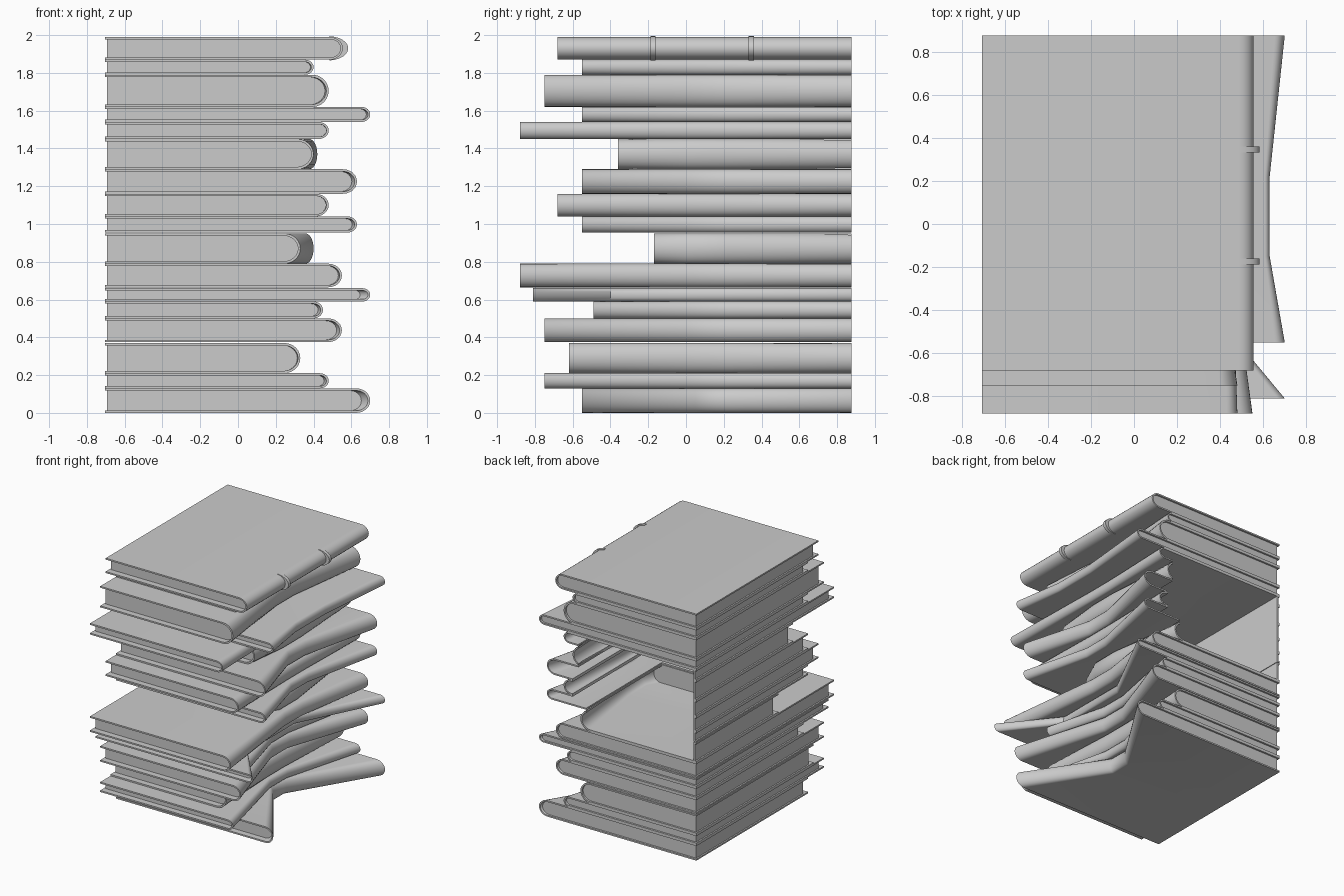
import bpy, bmesh, math

if "Cube" in bpy.data.objects:
    bpy.data.objects.remove(bpy.data.objects["Cube"])

grey = bpy.data.materials.new("plain grey")
grey.use_nodes = True
grey.diffuse_color = (0.6, 0.6, 0.6, 1)
grey.node_tree.nodes["Principled BSDF"].inputs["Base Color"].default_value = (0.6, 0.6, 0.6, 1)

EDGE, BACK, BOARD = -0.705, 0.875, 0.012
PINCH_END = 0.22
parts = []

# bottom z, top z, front y, spine x at the ends, spine x at the pinch, y where the pinch starts
BOOKS = [
    (0.00, 0.13, -0.55, 0.70, 0.28, 0.05), (0.13, 0.21, -0.75, 0.48, 0.29, 0.0),
    (0.21, 0.37, -0.62, 0.33, 0.28, 0.0), (0.375, 0.50, -0.75, 0.55, 0.31, 0.0),
    (0.50, 0.59, -0.49, 0.45, 0.31, 0.0), (0.59, 0.66, -0.81, 0.70, 0.36, -0.4),
    (0.665, 0.79, -0.88, 0.55, 0.43, 0.0), (0.79, 0.95, -0.17, 0.33, 0.40, 0.0),
    (0.955, 1.04, -0.55, 0.63, 0.48, 0.0), (1.04, 1.16, -0.68, 0.48, 0.45, 0.0),
    (1.16, 1.29, -0.55, 0.63, 0.46, 0.0), (1.29, 1.45, -0.36, 0.40, 0.42, 0.0),
    (1.45, 1.54, -0.88, 0.48, 0.45, 0.0), (1.54, 1.62, -0.55, 0.70, 0.63, -0.15),
    (1.62, 1.79, -0.75, 0.48, 0.37, 0.0), (1.79, 1.87, -0.55, 0.40, 0.35, 0.0),
    (1.87, 1.99, -0.68, 0.555, 0.555, 0.0),
]
HOLLOW = range(7, 13)


def make_object(name, bm):
    bmesh.ops.recalc_face_normals(bm, faces=bm.faces)
    mesh = bpy.data.meshes.new(name)
    bm.to_mesh(mesh)
    bm.free()
    mesh.materials.append(grey)
    ob = bpy.data.objects.new(name, mesh)
    bpy.context.collection.objects.link(ob)
    parts.append(ob)
    return ob


def box(name, lo, hi):
    bm = bmesh.new()
    bmesh.ops.create_cube(bm, size=1)
    for v in bm.verts:
        v.co = [l + (c + 0.5) * (h - l) for c, l, h in zip(v.co, lo, hi)]
    return make_object(name, bm)


def loft(name, sections, hollow_cap):
    """Join equal closed sections; a C-shaped section is capped by paired quads."""
    bm = bmesh.new()
    rings = [[bm.verts.new(p) for p in s] for s in sections]
    n = len(rings[0])
    for a, b in zip(rings, rings[1:]):
        for i in range(n):
            j = (i + 1) % n
            bm.faces.new((a[i], a[j], b[j], b[i]))
    for r in (rings[0], rings[-1]):
        if hollow_cap:
            for i in range(n // 2 - 1):
                bm.faces.new((r[i], r[i + 1], r[n - 2 - i], r[n - 1 - i]))
        else:
            bm.faces.new(r)
    return make_object(name, bm)


def pinch(book, y):
    """0 at the ends of the spine, 1 along its pinched middle."""
    front, start = book[2], book[5]
    k = (y - front) / (start - front) if y < start else (BACK - y) / (BACK - PINCH_END)
    return max(0, min(1, k))


def outline(book, y, inset, left=EDGE, grow=0):
    """Rounded spine outline from the lower to the upper fore edge."""
    z0, z1 = book[0] + inset, book[1] - inset
    end, mid, k = book[3], book[4], pinch(book, y)
    x, half, zc = end + (mid - end) * k - inset, (z1 - z0) / 2, (z0 + z1) / 2
    reach = min(0.085, half * 1.15)
    if end != mid:
        reach *= 1 - 0.5 * k    # pinched spines flatten towards one wall
    pts = [(left, y, z0 - grow)]
    for i in range(13):
        a = math.pi * (i / 12 - 0.5)
        pts.append((x - reach + (reach + grow) * math.cos(a), y, zc + (half + grow) * math.sin(a)))
    return pts + [(left, y, z1 + grow)]


def stations(book, start, stop):
    return [start] + [y for y in (book[5], PINCH_END) if start < y < stop] + [stop]


covers = []
for i, book in enumerate(BOOKS):
    z0, z1, front = book[:3]
    # wrapped cover
    covers.append(loft(
        f"book_cover_{i + 1}",
        [outline(book, y, 0) + outline(book, y, BOARD)[::-1] for y in stations(book, front, BACK)], True))
    # page block, or only its front and fore edge where the stack is open at the rear
    page_front = front + 0.05
    page_back = page_front + 0.03 if i in HOLLOW else BACK - 0.015
    loft(f"book_pages_{i + 1}",
         [outline(book, y, BOARD * 0.9, EDGE + 0.012) for y in stations(book, page_front, page_back)], False)
    if i in HOLLOW:
        box(f"page_fore_edge_{i + 1}", (EDGE + 0.012, page_front, z0 + 0.01), (EDGE + 0.025, BACK, z1 - 0.01))

# open the boards between neighbouring hollow books, leaving the exposed ledges
for i in HOLLOW[:-1]:
    pair = BOOKS[i:i + 2]
    right = min(min(b[3:5]) for b in pair) - 0.05
    front = max(b[2] for b in pair) + 0.08
    cutter = box(f"board_cutter_{i + 1}", (EDGE + 0.025, front, pair[0][1] - 0.02),
                 (right, BACK + 0.1, pair[1][0] + 0.02))
    parts.remove(cutter)
    cutter.hide_render = True
    cutter.hide_viewport = True
    for cover in covers[i:i + 2]:
        cut = cover.modifiers.new("open board", 'BOOLEAN')
        cut.operation = 'DIFFERENCE'
        cut.object = cutter

# raised bands on the top book's spine
top_book = BOOKS[-1]
for label, y in (("front", -0.175), ("rear", 0.345)):
    rings = [outline(top_book, s, 0, 0.485, 0.004) + outline(top_book, s, 0.006, 0.485)[::-1]
             for s in (y - 0.014, y + 0.014)]
    for ring in rings:
        for k, (px, py, pz) in enumerate(ring[:15]):
            if px > 0.5:
                ring[k] = (px + 0.025 * (px - 0.5) / 0.06, py, pz)
    loft(f"{label}_spine_band", rings, True)

# soft spines with crisp board edges
bpy.ops.object.select_all(action='DESELECT')
for ob in parts:
    ob.select_set(True)
bpy.context.view_layer.objects.active = parts[0]
bpy.ops.object.shade_smooth_by_angle(angle=math.radians(35))
